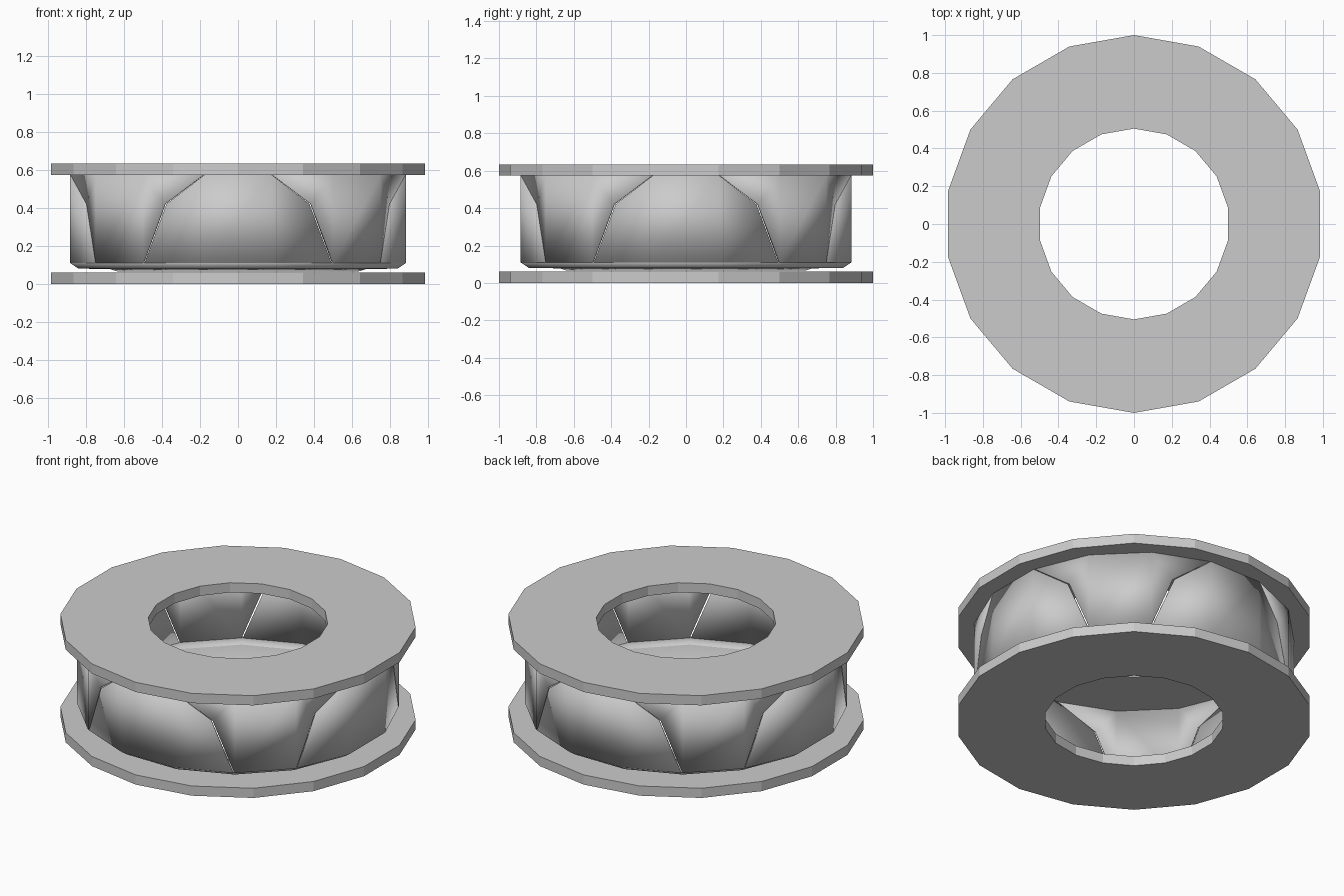
import bpy, bmesh
from math import pi, sin, cos, floor

if "Cube" in bpy.data.objects:
    bpy.data.objects.remove(bpy.data.objects["Cube"])

R = 0.902          # corner radius of the 16-sided drum wall
STEP = pi / 8      # one drum facet
Z0, ZK, Z1 = 0.11, 0.42, 0.575   # wall foot, seam kink, wall top
G = 0.013          # half seam gap, in facets


def make(name, verts, faces, smooth=False, thick=0):
    bm = bmesh.new()
    vs = [bm.verts.new(v) for v in verts]
    for f in faces:
        bm.faces.new([vs[i] for i in f])
    bmesh.ops.remove_doubles(bm, verts=bm.verts, dist=1e-4)
    me = bpy.data.meshes.new(name)
    bm.to_mesh(me)
    bm.free()
    ob = bpy.data.objects.new(name, me)
    bpy.context.collection.objects.link(ob)
    if thick:
        mod = ob.modifiers.new("thickness", 'SOLIDIFY')
        mod.thickness = thick
        mod.offset = -1
    if smooth:
        bpy.context.view_layer.objects.active = ob
        ob.select_set(True)
        bpy.ops.object.shade_smooth_by_angle(angle=0.5)
        ob.select_set(False)
    return ob


def lathe(name, profile, n, start, closed, **kw):
    m = len(profile)
    verts = [(r * cos(start + 2 * pi * i / n), r * sin(start + 2 * pi * i / n), z)
             for i in range(n) for r, z in profile]
    faces = [(i * m + j, (i + 1) % n * m + j, (i + 1) % n * m + (j + 1) % m, i * m + (j + 1) % m)
             for i in range(n) for j in range(m if closed else m - 1)]
    return make(name, verts, faces, **kw)


def on_wall(center, u, z):
    # point on the drum wall, u facets away from a facet centre
    k = floor(u + 0.5)
    t = u + 0.5 - k
    a, b = center + (k - 0.5) * STEP, center + (k + 0.5) * STEP
    return (R * (cos(a) * (1 - t) + cos(b) * t), R * (sin(a) * (1 - t) + sin(b) * t), z)


def panel(name, center, polys):
    # polys lie at u > 0 and are mirrored to u < 0, around a central facet
    verts, faces = [], []

    def add(pts):
        faces.append(range(len(verts), len(verts) + len(pts)))
        verts.extend(on_wall(center, u, z) for u, z in pts)

    add([(-0.5, Z0), (0.5, Z0), (0.5, Z1), (-0.5, Z1)])
    for p in polys:
        add(p)
        add([(-u, z) for u, z in reversed(p)])
    make(name, verts, faces, smooth=True, thick=0.01)


# Flat 18-sided rings at bottom and top
for name, z in (("bottom_ring", 0.0), ("top_ring", 0.573)):
    lathe(name, [(0.505, z), (1, z), (1, z + 0.06), (0.505, z + 0.06)], 18, pi / 2, True)

# Interlocking wall panels: four narrow-footed, four wide-footed
k = 0.87
for i in range(4):
    panel("corner_panel", pi / 4 + i * pi / 2, [
        [(0.5, Z0), (k - G, ZK), (0.5, Z1)],
        [(k - G, ZK), (1.5 - G, Z1), (0.5, Z1)]])
    panel("side_panel", i * pi / 2, [
        [(0.5, Z0), (1.5 - 2 * G, Z0), (2 - k - G, ZK), (0.5, Z1)]])

# Chamfered foot of the drum, turning in to rest on the bottom ring
lathe("drum_foot", [(0.65, 0.066), (0.69, 0.078), (0.857, 0.08), (R, Z0)],
      16, STEP / 2, False, smooth=True, thick=0.006)
